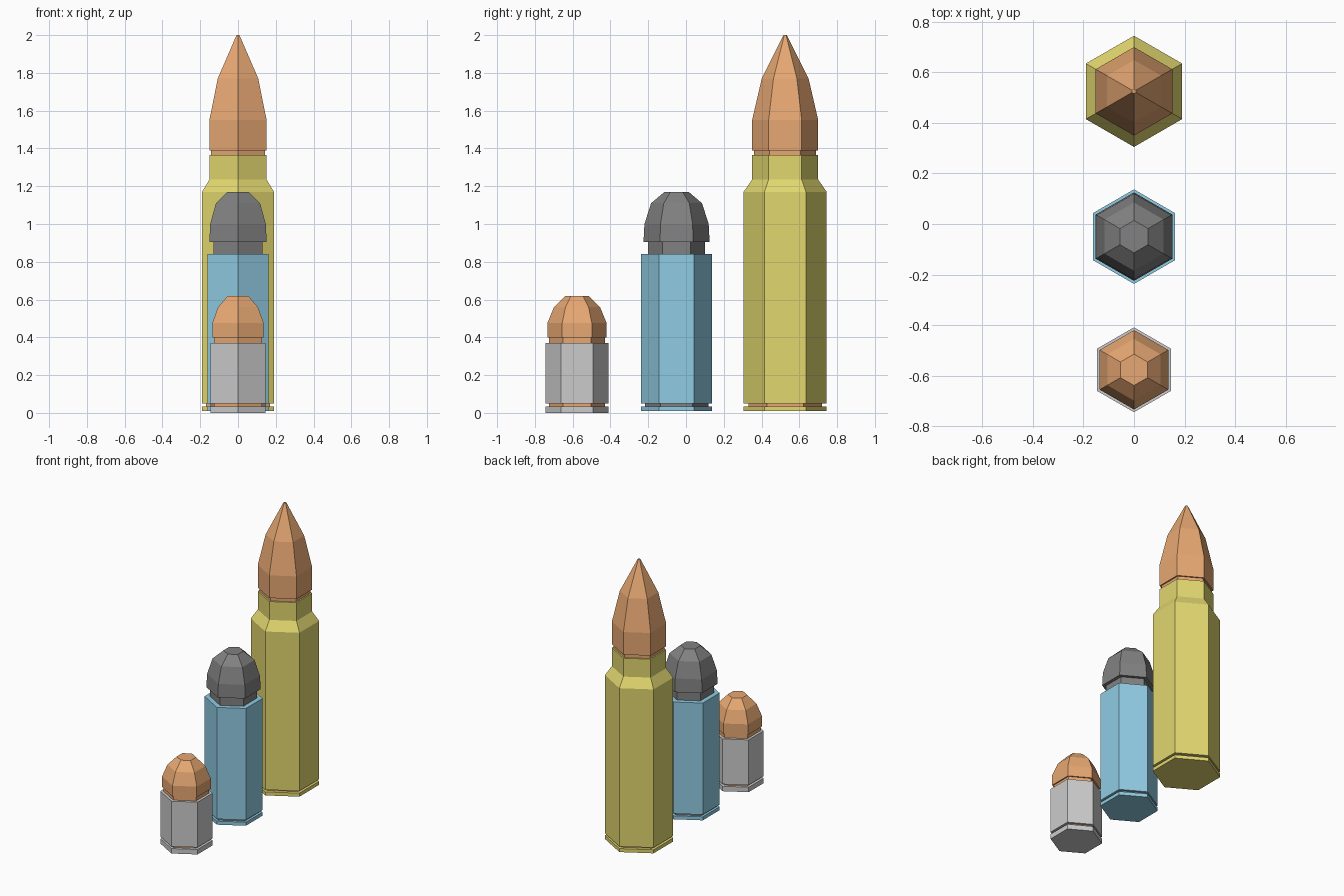
import bpy, bmesh, math

if "Cube" in bpy.data.objects:
    bpy.data.objects.remove(bpy.data.objects["Cube"])

SIDES = 6


def material(name, color):
    m = bpy.data.materials.new(name)
    m.diffuse_color = (*color, 1)
    m.use_nodes = True
    m.node_tree.nodes["Principled BSDF"].inputs["Base Color"].default_value = m.diffuse_color
    return m


def hex_lathe(name, y, profile, mat):
    """Closed six-sided solid from (radius, z) pairs, corners facing front and back."""
    bm = bmesh.new()
    rings = []
    for r, z in profile:
        angles = [math.pi / 2 + 2 * math.pi * i / SIDES for i in range(SIDES)]
        rings.append([bm.verts.new((r * math.cos(a), r * math.sin(a), z)) for a in angles])
    for low, high in zip(rings, rings[1:]):
        for i in range(SIDES):
            j = (i + 1) % SIDES
            bm.faces.new((low[i], low[j], high[j], high[i]))
    bm.faces.new(rings[0][::-1])
    bm.faces.new(rings[-1])
    mesh = bpy.data.meshes.new(name)
    bm.to_mesh(mesh)
    bm.free()
    obj = bpy.data.objects.new(name, mesh)
    obj.location.y = y
    if mat:
        mesh.materials.append(mat)
    bpy.context.collection.objects.link(obj)


def cartridge(name, y, base_z, groove_r, case, bullet, case_mat, bullet_mat):
    r = case[0][0]
    hex_lathe(name + "_rim", y, [(r, base_z), (r, 0.035)], case_mat)
    hex_lathe(name + "_groove", y, [(groove_r, 0.03), (groove_r, 0.055)], bullet_mat)
    hex_lathe(name + "_case", y, case, case_mat)
    hex_lathe(name + "_bullet", y, bullet, bullet_mat)


copper = material("copper", (0.80, 0.39, 0.17))
brass = material("brass", (0.76, 0.68, 0.16))
blue = material("blue", (0.28, 0.60, 0.77))
black = material("black", (0.22, 0.22, 0.22))

# Small grey round
cartridge("small", -0.577, 0.0, 0.147,
          [(0.168, 0.05), (0.168, 0.37)],
          [(0.147, 0.36), (0.147, 0.4), (0.157, 0.4), (0.157, 0.475), (0.122, 0.56), (0.062, 0.62)],
          None, copper)

# Medium blue round
cartridge("medium", -0.05, 0.01, 0.168,
          [(0.187, 0.05), (0.187, 0.84)],
          [(0.15, 0.83), (0.15, 0.905), (0.175, 0.905), (0.17, 1.0), (0.135, 1.11), (0.064, 1.17)],
          blue, black)

# Tall bottlenecked round
cartridge("tall", 0.525, 0.01, 0.195,
          [(0.22, 0.05), (0.22, 1.17), (0.175, 1.235), (0.175, 1.365)],
          [(0.164, 1.35), (0.164, 1.39), (0.175, 1.39), (0.175, 1.55), (0.124, 1.77), (0.009, 2.0)],
          brass, copper)
